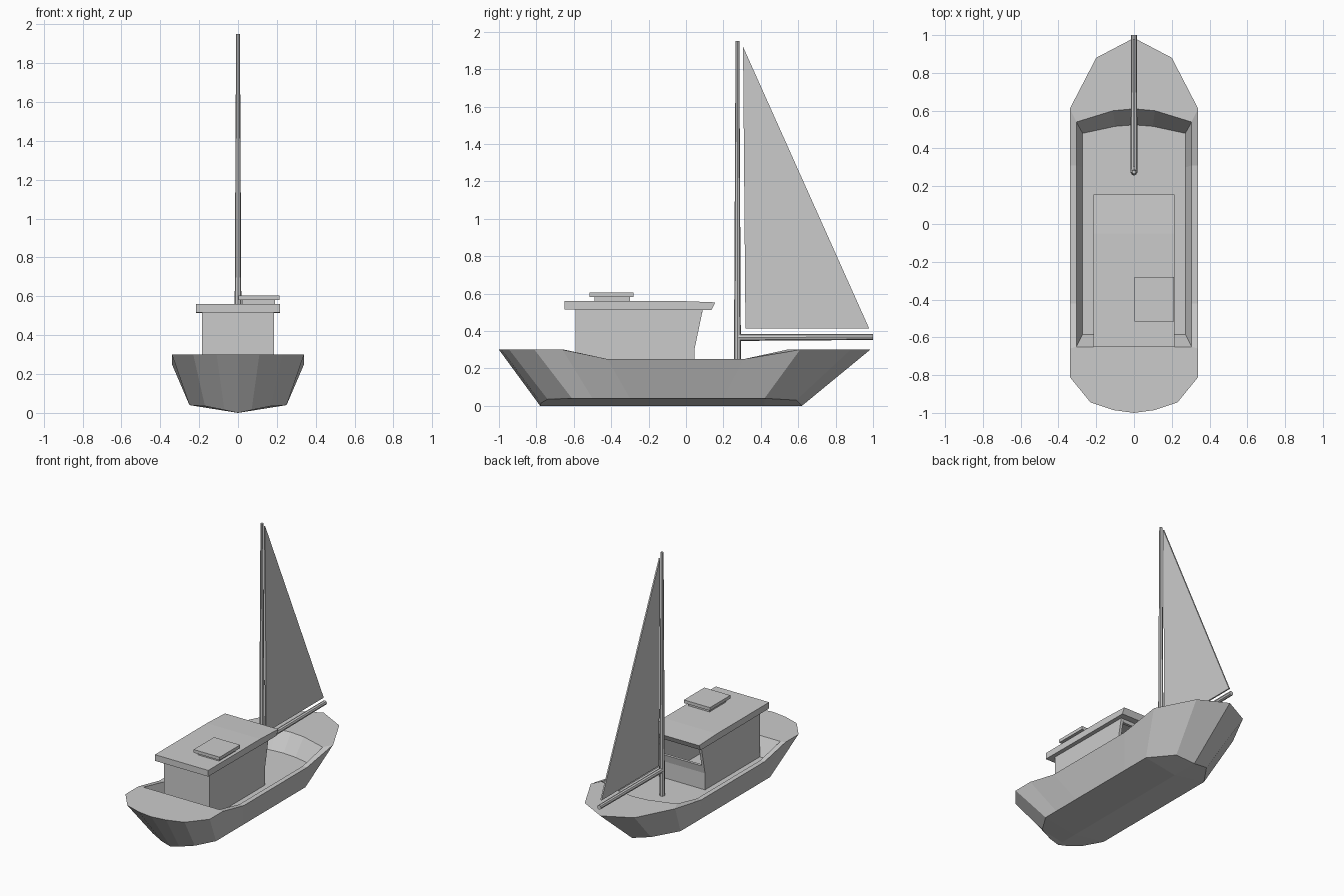
import bpy, bmesh, math
from mathutils import Vector

if "Cube" in bpy.data.objects:
    bpy.data.objects.remove(bpy.data.objects["Cube"])


def finish(name, bm):
    bmesh.ops.remove_doubles(bm, verts=bm.verts, dist=1e-5)
    bmesh.ops.recalc_face_normals(bm, faces=bm.faces)
    me = bpy.data.meshes.new(name)
    bm.to_mesh(me)
    bm.free()
    ob = bpy.data.objects.new(name, me)
    bpy.context.collection.objects.link(ob)
    return ob


def prism(name, yz, x0, x1):
    """Side profile (y, z) extruded across x."""
    bm = bmesh.new()
    a = [bm.verts.new((x0, y, z)) for y, z in yz]
    b = [bm.verts.new((x1, y, z)) for y, z in yz]
    bm.faces.new(a)
    bm.faces.new(b[::-1])
    for i in range(len(yz)):
        j = (i + 1) % len(yz)
        bm.faces.new((a[i], b[i], b[j], a[j]))
    return finish(name, bm)


def box(name, x0, x1, y0, y1, z0, z1):
    return prism(name, [(y0, z0), (y1, z0), (y1, z1), (y0, z1)], x0, x1)


def spar(name, start, end, r0, r1, sides=8):
    start, end = Vector(start), Vector(end)
    d = end - start
    bm = bmesh.new()
    bmesh.ops.create_cone(bm, cap_ends=True, segments=sides,
                          radius1=r0, radius2=r1, depth=d.length)
    ob = finish(name, bm)
    ob.location = (start + end) / 2
    ob.rotation_euler = d.to_track_quat('Z', 'Y').to_euler()
    return ob


# Hull: half stations from bow to stern (gunwale, chine, rim, floor edge)
FLOOR = 0.18
stations = [
    ((0, .985, .3), (0, .62, 0), (0, .61, .3), (0, .525)),
    ((.2, .88, .3), (.13, .59, .03), (.11, .60, .3), (.1, .517)),
    ((.34, .61, .3), (.25, .42, .04), (.305, .54, .3), (.272, .48)),
    ((.34, .31, .25), (.25, .2, .04), (.305, .31, .25), (.272, .3)),
    ((.34, -.42, .25), (.25, -.3, .04), (.305, -.42, .25), (.272, -.4)),
    ((.34, -.66, .3), (.25, -.5, .04), (.305, -.65, .3), (.272, -.585)),
    ((.34, -.81, .3), (.25, -.61, .04), (.305, -.65, .3), (.272, -.585)),
    ((.23, -.945, .3), (.17, -.74, .035), (.2, -.65, .3), (.18, -.585)),
    ((.11, -.985, .3), (.07, -.775, .015), (.1, -.65, .3), (.09, -.585)),
    ((0, -1, .3), (0, -.78, 0), (0, -.65, .3), (0, -.585)),
]
rows = [[(0, c[1], 0), c, t, r, (*f, FLOOR), (0, f[1], FLOOR)]
        for t, c, r, f in stations]
bm = bmesh.new()
for p, q in zip(rows, rows[1:]):
    for k in range(5):
        loop = []
        for co in (p[k], p[k + 1], q[k + 1], q[k]):
            if co not in loop:
                loop.append(co)
        if len(loop) > 2 and len({c[1] for c in loop} | {c[0] for c in loop}) > 2:
            if k == 4 and p[4][1] == q[4][1]:
                continue
            bm.faces.new([bm.verts.new(c) for c in loop])
hull = finish("hull", bm)
mirror = hull.modifiers.new("mirror", 'MIRROR')
mirror.use_clip = True

# Cabin: side walls, back wall, front sill and header around an open window
side = [(-.59, FLOOR), (.045, FLOOR), (.045, .3), (.09, .516), (-.59, .516)]
for s, label in ((-1, "left"), (1, "right")):
    prism(f"cabin_wall_{label}", side, s * .185, s * .165)
box("cabin_back", -.165, .165, -.59, -.57, FLOOR, .516)
prism("cabin_front_sill", [(.025, FLOOR), (.045, FLOOR), (.045, .3),
                           (.056, .354), (.036, .354), (.025, .3)], -.165, .165)
prism("cabin_front_header", [(.065, .49), (.085, .49), (.09, .516), (.07, .516)],
      -.165, .165)

# Roof with raked front edge, and hatch
prism("roof", [(-.65, .516), (-.65, .561), (-.05, .561), (.157, .553),
               (.137, .513), (-.06, .513)], -.215, .215)
box("hatch_base", .02, .19, -.49, -.30, .555, .585)
box("hatch_lid", .003, .213, -.515, -.28, .582, .605)

# Mast, boom and sail
spar("mast", (0, .275, FLOOR), (0, .275, 1.95), .019, .01)
spar("boom", (0, .28, .365), (0, 1.0, .368), .018, .016)
prism("sail", [(.305, 1.92), (.318, .412), (.98, .412)], -.005, .005)
